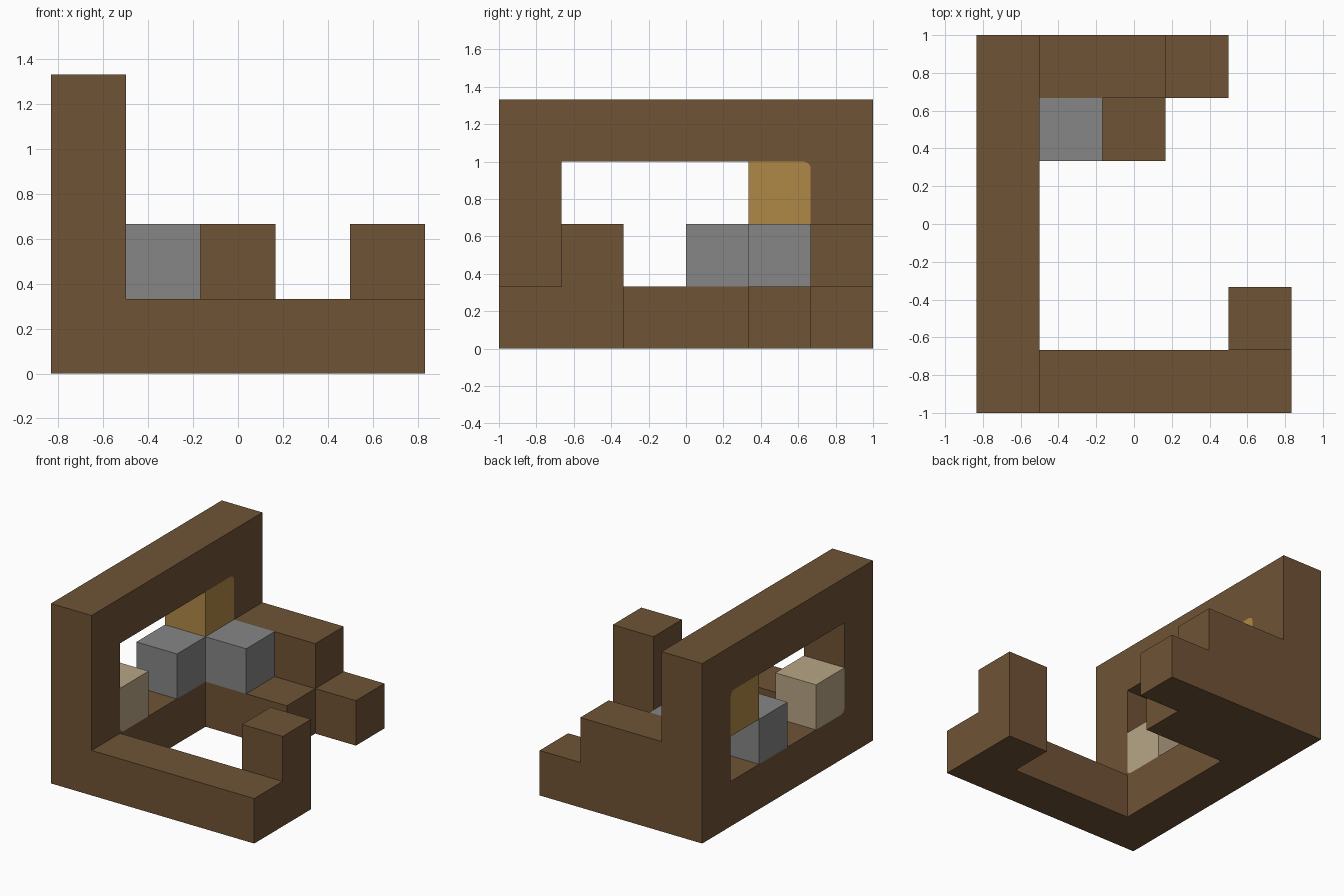
import bpy
import bmesh
import math
from mathutils import Vector

cube = bpy.data.objects.get("Cube")
if cube:
    bpy.data.objects.remove(cube, do_unlink=True)

U = 1 / 3                              # side of one block
ORIGIN = Vector((-2.5 * U, -3 * U, 0))  # corner of the block grid
RADIUS = 0.04                          # rounded plug corner


def material(name, srgb):
    linear = [((c / 255 + 0.055) / 1.055) ** 2.4 for c in srgb] + [1]
    mat = bpy.data.materials.new(name)
    mat.use_nodes = True
    mat.diffuse_color = linear
    bsdf = mat.node_tree.nodes["Principled BSDF"]
    bsdf.inputs["Base Color"].default_value = linear
    bsdf.inputs["Roughness"].default_value = 0.8
    return mat


brown = material("brown", (111, 83, 53))
grey = material("grey", (134, 134, 134))
gold = material("gold", (176, 137, 70))
beige = material("beige", (184, 166, 134))


def finish(name, bm, mat):
    bmesh.ops.recalc_face_normals(bm, faces=bm.faces[:])
    mesh = bpy.data.meshes.new(name)
    bm.to_mesh(mesh)
    bm.free()
    mesh.materials.append(mat)
    obj = bpy.data.objects.new(name, mesh)
    bpy.context.collection.objects.link(obj)
    return obj


def blocks(name, cells, mat):
    """Join unit blocks into one solid, keeping only the outer faces."""
    cells = set(cells)
    bm = bmesh.new()
    for cell in cells:
        centre = ORIGIN + (Vector(cell) + Vector((0.5, 0.5, 0.5))) * U
        for axis in range(3):
            for sign in (-1, 1):
                step = Vector([sign * (i == axis) for i in range(3)])
                if tuple(int(a + b) for a, b in zip(cell, step)) in cells:
                    continue
                side = Vector([i == (axis + 1) % 3 for i in range(3)])
                up = step.cross(side)
                corners = (side + up, up - side, -side - up, side - up)
                bm.faces.new([bm.verts.new(centre + (step + c) * U / 2) for c in corners])
    bmesh.ops.remove_doubles(bm, verts=bm.verts[:], dist=0.001)
    bmesh.ops.recalc_face_normals(bm, faces=bm.faces[:])
    bmesh.ops.dissolve_limit(bm, angle_limit=0.01, verts=bm.verts[:], edges=bm.edges[:])
    return finish(name, bm, mat)


def extrude_x(name, outline, mat):
    """Extrude a (y, z) outline through the thickness of the frame."""
    bm = bmesh.new()
    face = bm.faces.new([bm.verts.new((ORIGIN.x, y, z)) for y, z in outline])
    ext = bmesh.ops.extrude_face_region(bm, geom=[face])
    moved = [v for v in ext["geom"] if isinstance(v, bmesh.types.BMVert)]
    bmesh.ops.translate(bm, verts=moved, vec=(U, 0, 0))
    return finish(name, bm, mat)


def plug(name, corner, sy, sz, mat):
    """Block with one rounded edge, plus the frame fillet that fits it."""
    cy, cz = corner
    arc = []
    for i in range(9):
        a = i * math.pi / 16
        arc.append((cy - sy * RADIUS * (1 - math.cos(a)),
                    cz - sz * RADIUS * (1 - math.sin(a))))
    block = arc + [(cy - sy * U, cz), (cy - sy * U, cz - sz * U), (cy, cz - sz * U)]
    extrude_x(name, block, mat)
    extrude_x(name + "_fillet", arc + [(cy, cz)], brown)


# Main body: upright frame, front bar with post, stepped back bar
frame = [(0, y, z) for y in range(6) for z in range(4) if y in (0, 5) or z in (0, 3)]
front_bar = [(x, 0, 0) for x in range(1, 5)]
front_post = [(4, 1, 0), (4, 1, 1)]
back_steps = [(x, 5, 0) for x in (1, 2, 3)] + [(x, 5, 1) for x in (1, 2)]
inner_step = [(1, 4, 0), (2, 4, 0)]
blocks("main_body", frame + front_bar + front_post + back_steps + inner_step, brown)

# Loose grey blocks
blocks("grey_block_in_frame", [(0, 3, 1)], grey)
blocks("grey_block_on_step", [(1, 4, 1)], grey)

# Rounded plugs in opposite corners of the frame opening
plug("gold_plug", (2 * U, 3 * U), 1, 1, gold)
plug("beige_plug", (-2 * U, U), -1, -1, beige)
